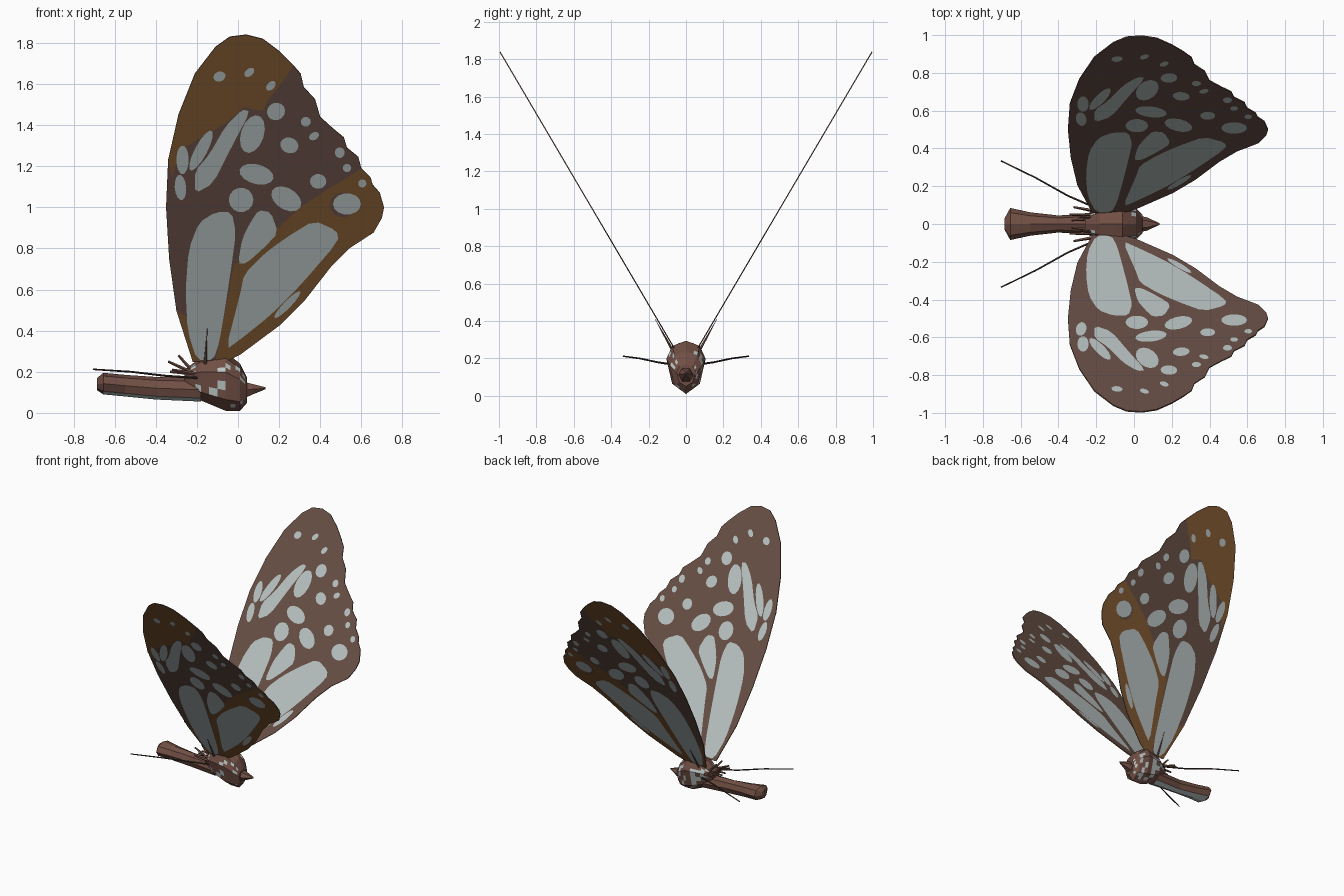
import bpy, bmesh, math, random
from mathutils import Vector

if "Cube" in bpy.data.objects:
    bpy.data.objects.remove(bpy.data.objects["Cube"])

random.seed(4)


def mat(name, rgb):
    m = bpy.data.materials.new(name)
    m.diffuse_color = (*rgb, 1)
    m.use_nodes = True
    m.node_tree.nodes["Principled BSDF"].inputs["Base Color"].default_value = m.diffuse_color
    return m


MATS = [mat("wing_brown", (0.145, 0.082, 0.064)), mat("pale_grey", (0.50, 0.57, 0.56)),
        mat("ochre", (0.235, 0.108, 0.033)), mat("body_brown", (0.165, 0.078, 0.058)),
        mat("dark_brown", (0.06, 0.04, 0.032))]
BROWN, PALE, OCHRE, BODY, DARK = range(5)


def finish(bm, name):
    me = bpy.data.meshes.new(name)
    bm.to_mesh(me)
    bm.free()
    for m in MATS:
        me.materials.append(m)
    ob = bpy.data.objects.new(name, me)
    bpy.context.collection.objects.link(ob)
    return ob


def rounded(pts):
    # corner cutting
    out = []
    for (ax, az), (bx, bz) in zip(pts, pts[1:] + pts[:1]):
        out += [(ax * .8 + bx * .2, az * .8 + bz * .2), (ax * .2 + bx * .8, az * .2 + bz * .8)]
    return out


def oval(cx, cz, rx, rz, deg):
    c, s = math.cos(math.radians(deg)), math.sin(math.radians(deg))
    out = []
    for i in range(14):
        a = i * math.tau / 14
        u, v = rx * math.cos(a), rz * math.sin(a)
        out.append((cx + u * c - v * s, cz + u * s + v * c))
    return out


# Wing silhouette, seen from the front (x, z)
OUT = [(-.22, .25), (-.30, .50), (-.335, .75), (-.35, 1.0), (-.34, 1.23), (-.29, 1.45), (-.21, 1.65),
       (-.11, 1.78), (-.04, 1.83), (.04, 1.84), (.12, 1.82), (.20, 1.76), (.27, 1.69), (.305, 1.65),
       (.32, 1.585), (.375, 1.525), (.40, 1.44), (.46, 1.385), (.515, 1.34), (.53, 1.29), (.585, 1.245),
       (.60, 1.19), (.645, 1.145), (.655, 1.11), (.69, 1.07), (.71, 1.0), (.70, .95), (.66, .88),
       (.545, .805), (.45, .71), (.325, .55), (.205, .43), (.01, .285), (-.06, .25)]

# Ochre areas of the outer side: tip, hind margin, root
OCHRES = [OUT[4:13] + [(.20, 1.59), (.15, 1.53), (.12, 1.47), (.03, 1.49), (-.06, 1.41),
                       (-.20, 1.33), (-.28, 1.28), (-.32, 1.15)],
          OUT[21:] + [(-.11, .25), (-.02, .72), (.16, .87), (.30, 1.0), (.42, 1.08), (.52, 1.14)],
          [OUT[0], OUT[1], (-.23, .46), (-.18, .25)]]

# Large pale cells
CELLS = [[(-.24, .80), (-.19, .93), (-.11, .98), (-.03, .98), (-.01, .88), (-.03, .73), (-.06, .53),
          (-.09, .35), (-.12, .26), (-.20, .26), (-.245, .40), (-.255, .60)],
         [(.0, .73), (.02, .85), (.06, .93), (.10, .99), (.16, .98), (.195, .88), (.13, .81), (.04, .73)],
         [(-.06, .31), (.01, .58), (.03, .68), (.13, .78), (.24, .86), (.37, .94), (.48, .89), (.49, .84),
          (.30, .62), (.16, .48), (.01, .36)],
         [(-.21, 1.07), (-.12, 1.12), (-.03, 1.30), (.06, 1.47), (.02, 1.48), (-.06, 1.40),
          (-.14, 1.26), (-.21, 1.18)]]

# Pale spots: centre x, z, radii, tilt
SPOTS = [(.015, 1.04, .06, .06, 0), (.09, 1.165, .085, .048, -15), (.235, 1.045, .08, .052, -32),
         (.25, 1.305, .045, .038, -20), (.39, 1.13, .04, .036, 0), (.185, 1.47, .045, .042, 30),
         (.33, 1.42, .024, .024, 0), (.37, 1.35, .026, .018, 30), (.16, 1.595, .028, .018, 45),
         (-.09, 1.64, .03, .024, 20), (.055, 1.66, .028, .018, 40), (.495, 1.27, .024, .026, 0),
         (.53, 1.195, .02, .02, 0), (.53, 1.02, .068, .052, 0), (.605, 1.12, .02, .02, 0),
         (.07, 1.36, .056, .095, -18), (-.27, 1.235, .03, .07, 0), (-.28, 1.10, .028, .062, 5),
         (-.18, 1.28, .03, .11, -28), (.24, .53, .018, .09, -44)]


def wing(side, name):
    bm = bmesh.new()
    n = Vector((0, side * .86, -.512)).normalized()   # outward (underside) normal

    def place(pts, off):
        return [bm.verts.new(Vector((x, side * (.06 + (z - .25) * .588), z)) + n * off) for x, z in pts]

    def sheet(pts, off, m):
        vs = place(pts, off)
        f = bm.faces.new(vs)
        f.normal_update()
        if f.normal.dot(n) * off < 0:
            f.normal_flip()
        f.material_index = m
        return vs

    a, b = sheet(OUT, .003, BROWN), sheet(OUT, -.003, BROWN)
    for i in range(len(a)):
        j = (i + 1) % len(a)
        bm.faces.new((a[i], a[j], b[j], b[i]))
    for p in OCHRES:
        sheet(p, .005, OCHRE)
    sheet(oval(.51, 1.015, .065, .06, 0), .006, BROWN)
    for p in [rounded(c) for c in CELLS] + [oval(*s) for s in SPOTS]:
        sheet(p, .007, PALE)
        sheet(p, -.005, PALE)
    bmesh.ops.triangulate(bm, faces=bm.faces[:])
    finish(bm, name)


def loft(rings, name, widest, n=8, cuts=0, rule=None):
    # rings: x, half width, bottom z, top z
    bm = bmesh.new()
    loops = []
    for x, w, lo, hi in rings:
        mid = lo + (hi - lo) * widest
        ring = []
        for i in range(n):
            a = i * math.tau / n
            s = math.sin(a)
            ring.append(bm.verts.new((x, w * math.cos(a), mid + s * ((hi - mid) if s > 0 else (mid - lo)))))
        loops.append(ring)
    for p, q in zip(loops, loops[1:]):
        for i in range(n):
            bm.faces.new((p[i], p[(i + 1) % n], q[(i + 1) % n], q[i]))
    bm.faces.new(loops[0])
    bm.faces.new(loops[-1])
    if cuts:
        bmesh.ops.subdivide_edges(bm, edges=bm.edges[:], cuts=cuts, use_grid_fill=True)
    bmesh.ops.recalc_face_normals(bm, faces=bm.faces[:])
    for f in bm.faces:
        f.material_index = PALE if rule and rule(f) else BODY
    finish(bm, name)


def spike(pts, r0, r1, name, m):
    # tapered tube through points
    bm = bmesh.new()
    pts = [Vector(p) for p in pts]
    q = (pts[-1] - pts[0]).to_track_quat('Z', 'Y')
    loops = []
    for k, p in enumerate(pts):
        r = r0 + (r1 - r0) * k / (len(pts) - 1)
        loops.append([bm.verts.new(p + q @ Vector((r * math.cos(i * math.tau / 5), r * math.sin(i * math.tau / 5), 0)))
                      for i in range(5)])
    for a, b in zip(loops, loops[1:]):
        for i in range(5):
            bm.faces.new((a[i], a[(i + 1) % 5], b[(i + 1) % 5], b[i]))
    bm.faces.new(loops[0][::-1])
    bm.faces.new(loops[-1])
    for f in bm.faces:
        f.material_index = m
    finish(bm, name)


# Body
loft([(-.26, .05, .13, .21), (-.18, .085, .06, .27), (-.06, .105, .01, .295), (.01, .085, .01, .24),
      (.045, .05, .05, .17)], "thorax", .66, cuts=2,
     rule=lambda f: abs(f.calc_center_median().y) > .03 and f.calc_center_median().z < .23 and random.random() < .2)
loft([(-.685, .03, .11, .17), (-.655, .085, .09, .195), (-.55, .062, .08, .185), (-.40, .045, .065, .175),
      (-.18, .06, .055, .17)], "abdomen", .5, rule=lambda f: f.normal.z < -.6 and f.calc_center_median().x > -.62)
loft([(.02, .045, .06, .16), (.07, .035, .085, .145), (.135, .004, .115, .125)], "pointed_end", .5, n=6)

# Mirrored parts: wings, antennae, bristles
for side, tag in ((-1, "right"), (1, "left")):
    wing(side, tag + "_wing")
    spike([(-.20, side * .085, .17), (-.35, side * .15, .18), (-.52, side * .245, .20), (-.705, side * .335, .212)],
          .006, .004, tag + "_antenna", DARK)
    for i, (y0, tip) in enumerate([(.05, (-.34, .05, .25)), (.04, (-.29, .035, .28)), (.07, (-.32, .09, .21)),
                                   (.03, (-.33, .02, .20))]):
        spike([(-.21, side * y0, .19), (tip[0], side * tip[1], tip[2])], .010, .006, f"{tag}_bristle_{i}", BODY)
    spike([(-.16, side * .07, .24), (-.15, side * .165, .41)], .008, .001, tag + "_wing_spine", BROWN)
